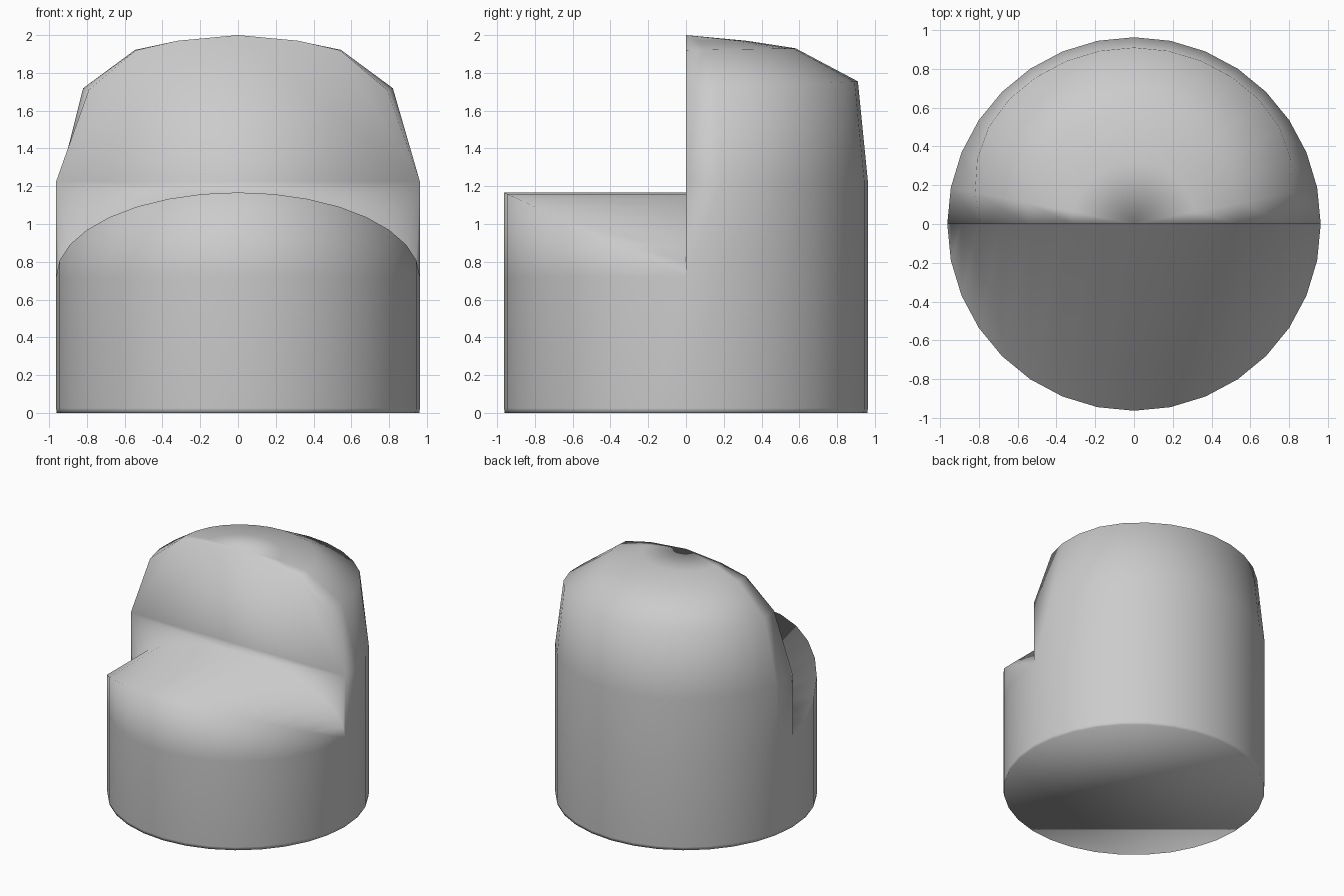
import bpy, bmesh, math

if "Cube" in bpy.data.objects:
    bpy.data.objects.remove(bpy.data.objects["Cube"])

R, N = 0.963, 32
SIDE_Z, ARCH_H = 0.72, 0.447      # springing height and rise of the front arch

bm = bmesh.new()
angles = [2 * math.pi * i / N for i in range(N)]


def ring(idx, rad, z):
    """Verts at the given angle steps; rad and z are functions of the angle."""
    return [bm.verts.new((rad(angles[i]) * math.cos(angles[i]),
                          rad(angles[i]) * math.sin(angles[i]),
                          z(angles[i]))) for i in idx]


def skin(a, b):
    """Bridge two open rows, dropping repeated verts."""
    for i in range(len(a) - 1):
        quad = list(dict.fromkeys((a[i], a[i + 1], b[i + 1], b[i])))
        bm.faces.new(quad)


def const(v):
    return lambda t: v


def tapered(back, side):
    """Radius that shrinks from the back toward the cut plane."""
    def f(t):
        k = min(1.0, min(t, math.pi - t) / (math.pi / 4))
        return side + (back - side) * math.sin(k * math.pi / 2)
    return f


# round base: floor, thin foot edge, cylinder wall
floor = ring(range(N), const(R - 0.003), const(0))
foot = ring(range(N), const(R), const(0.025))
waist = ring(range(N), const(R), const(SIDE_Z))
for lo, hi in ((floor, foot), (foot, waist)):
    skin(lo + lo[:1], hi + hi[:1])
bm.faces.new(floor[::-1])

# back half: domed top in stacked half rings
half = range(N // 2 + 1)
rows = [waist[:N // 2 + 1]]
for rad, z in (
        (const(R), const(1.225)),
        (tapered(0.91, 0.79), lambda t: 1.71 + 0.045 * math.sin(t)),
        (tapered(0.58, 0.54), lambda t: 1.92 + 0.01 * math.sin(t)),
        (const(0.32), const(1.97))):
    rows.append(ring(half, rad, z))
for lo, hi in zip(rows, rows[1:]):
    skin(lo, hi)
apex = bm.verts.new((0, 0, 2))
for a, b in zip(rows[-1], rows[-1][1:]):
    bm.faces.new((a, b, apex))

# front half: lower body with an arched top running along y
front = waist[N // 2:] + waist[:1]
rim = [front[0]]
inner = [front[0]]
for v in front[1:-1]:
    z = SIDE_Z + ARCH_H * math.sqrt(max(0, 1 - (v.co.x / R) ** 2))
    rim.append(bm.verts.new((v.co.x, v.co.y, z)))
    inner.append(bm.verts.new((v.co.x, 0, z)))
rim.append(front[-1])
inner.append(front[-1])
skin(front, rim)
skin(rim, inner)

# upright wall at the step between the halves
right = [r[0] for r in rows[1:]]
left = [r[-1] for r in rows[1:]]
bm.faces.new(inner + right + [apex] + left[::-1])

bmesh.ops.recalc_face_normals(bm, faces=bm.faces)
for f in bm.faces:
    f.smooth = True
mesh = bpy.data.meshes.new("stepped_dome_body")
bm.to_mesh(mesh)
bm.free()
obj = bpy.data.objects.new("stepped_dome_body", mesh)
bpy.context.collection.objects.link(obj)
